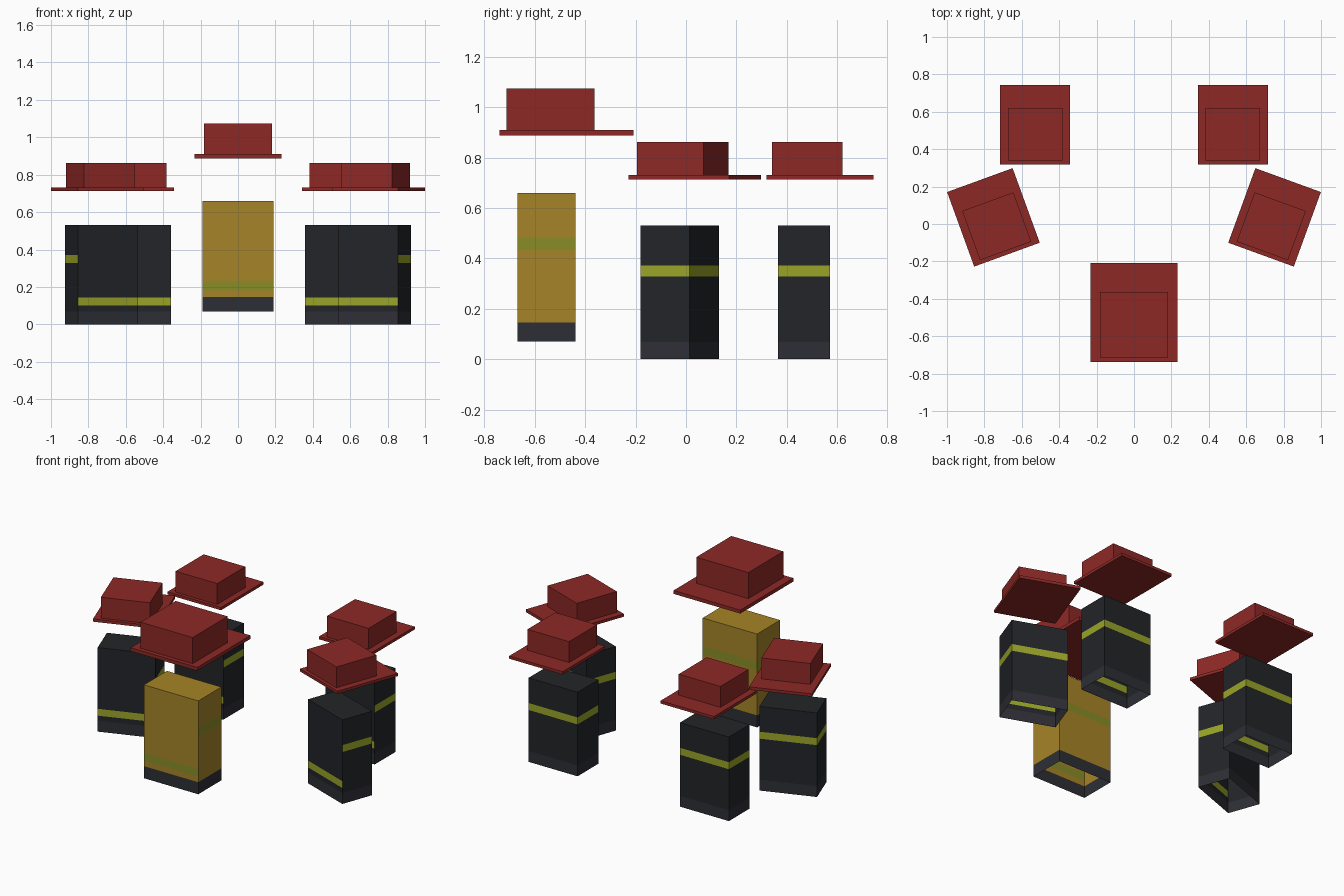
import bpy, bmesh, math
from mathutils import Matrix

if "Cube" in bpy.data.objects:
    bpy.data.objects.remove(bpy.data.objects["Cube"])


def material(name, rgb):
    m = bpy.data.materials.new(name)
    m.diffuse_color = (*rgb, 1)
    m.use_nodes = True
    m.node_tree.nodes["Principled BSDF"].inputs["Base Color"].default_value = m.diffuse_color
    return m


RED = material("helmet_red", (0.27, 0.022, 0.019))
BLACK = material("coat_black", (0.016, 0.018, 0.021))
BOOT = material("boot_grey", (0.027, 0.028, 0.036))
GOLD = material("coat_gold", (0.38, 0.23, 0.02))
LIME = material("stripe_lime", (0.32, 0.37, 0.02))
OLIVE = material("stripe_olive", (0.25, 0.27, 0.02))


def finish(name, bm, mats, loc, angle):
    mesh = bpy.data.meshes.new(name)
    bm.to_mesh(mesh)
    bm.free()
    for m in mats:
        mesh.materials.append(m)
    obj = bpy.data.objects.new(name, mesh)
    obj.location = loc
    obj.rotation_euler.z = math.radians(angle)
    bpy.context.collection.objects.link(obj)


def box(name, size, center, mat, loc, angle):
    bm = bmesh.new()
    bmesh.ops.create_cube(bm, size=1, matrix=Matrix.Translation(center) @ Matrix.Diagonal((*size, 1)))
    finish(name, bm, [mat], loc, angle)


def body(name, coat, stripe, s, loc, angle):
    # open-bottomed shell in horizontal bands: low stripe in front, high stripe on the other sides
    levels = [0, 0.076, 0.112, 0.16, 0.364, 0.413, 0.59]
    w, d = 0.19 * s, 0.115 * s
    bm = bmesh.new()
    rings = [[bm.verts.new((x, y, z * s)) for x, y in ((-w, -d), (w, -d), (w, d), (-w, d))]
             for z in levels]
    for band, (lo, hi) in enumerate(zip(rings, rings[1:])):
        for side in range(4):
            nxt = (side + 1) % 4
            f = bm.faces.new((lo[side], lo[nxt], hi[nxt], hi[side]))
            striped = band == (2 if side == 0 else 4)
            f.material_index = 2 if band == 0 else int(striped)
    bm.faces.new(rings[-1])
    finish(name, bm, [coat, stripe, BOOT], loc, angle)


def figure(name, x, y, angle, z, s, coat, stripe, helmet_z, h):
    body(name + "_body", coat, stripe, s, (x, y, z), angle)
    # helmet: brim reaching back, box crown set forward
    top = (x, y, helmet_z)
    box(name + "_helmet_brim", (0.466 * h, 0.53 * h, 0.022 * h), (0, 0.079 * h, 0.011 * h), RED, top, angle)
    box(name + "_helmet_crown", (0.364 * h, 0.35 * h, 0.165 * h), (0, 0.0155 * h, 0.1045 * h), RED, top, angle)


# leader in front, two mirrored pairs behind
figure("leader", 0, -0.553, 0, 0.07, 1, GOLD, OLIVE, 0.888, 1)
for tag, sx in (("left", -1), ("right", 1)):
    figure("middle_" + tag, sx * 0.73, -0.024, -sx * 20, 0, 0.9, BLACK, LIME, 0.713, 0.8)
    figure("rear_" + tag, sx * 0.529, 0.468, 0, 0, 0.9, BLACK, LIME, 0.713, 0.8)
